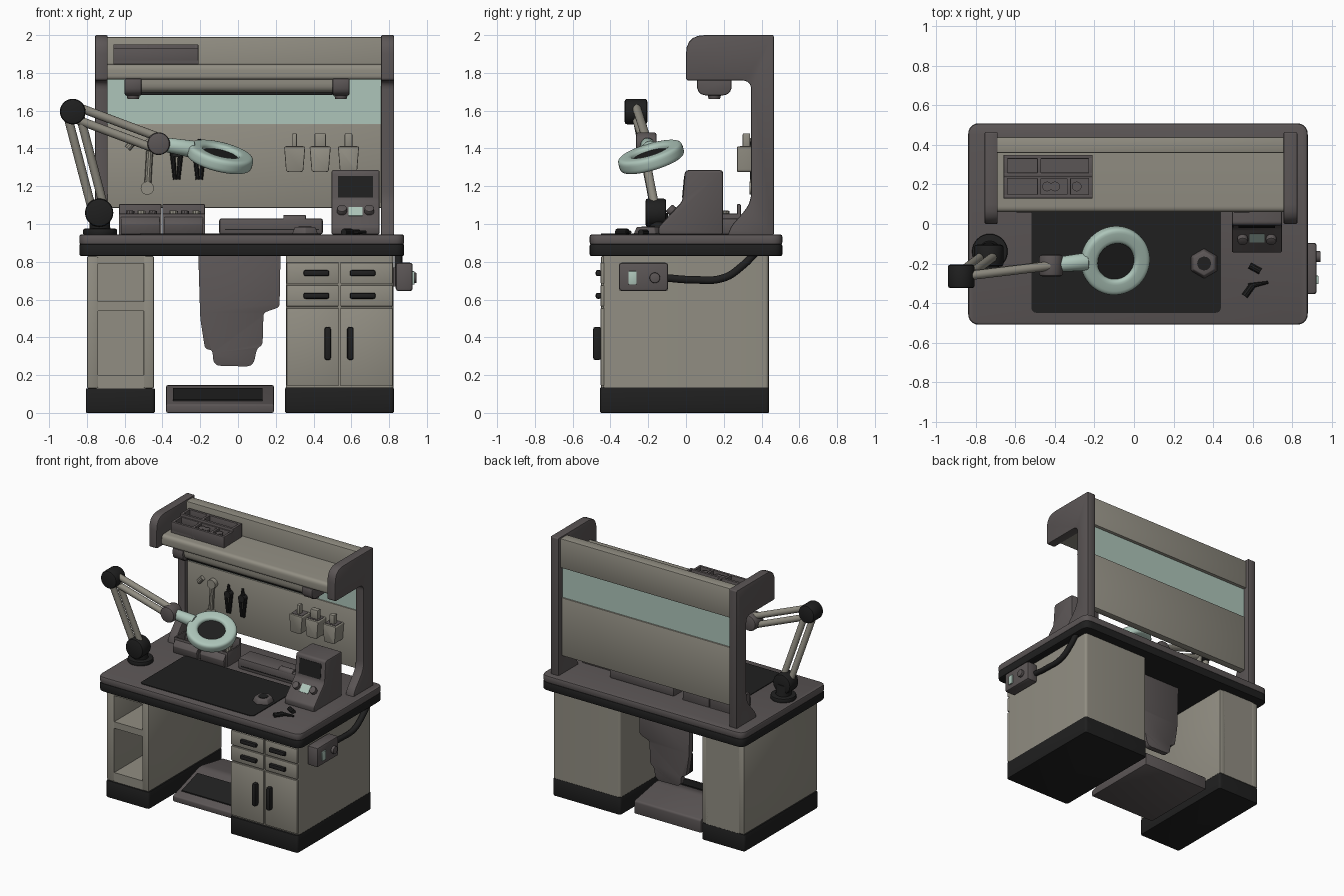
import bpy, bmesh, math
from mathutils import Vector, Matrix

if "Cube" in bpy.data.objects:
    bpy.data.objects.remove(bpy.data.objects["Cube"])


def material(name, rgb):
    m = bpy.data.materials.new(name)
    m.diffuse_color = (*rgb, 1)
    m.use_nodes = True
    m.node_tree.nodes["Principled BSDF"].inputs["Base Color"].default_value = m.diffuse_color
    return m


GREY = material("warm_dark_grey", (0.105, 0.092, 0.092))
BEIGE = material("stone_beige", (0.285, 0.27, 0.225))
TEAL = material("pale_teal", (0.42, 0.56, 0.49))
BLACK = material("soft_black", (0.014, 0.014, 0.014))


def finish(name, bm, mat, bevel=0, seg=2):
    """Bevel sharp edges, smooth by angle and link the object."""
    bmesh.ops.recalc_face_normals(bm, faces=bm.faces)
    if bevel:
        edges = [e for e in bm.edges if len(e.link_faces) == 2 and e.calc_face_angle() > 0.6]
        bmesh.ops.bevel(bm, geom=edges, offset=bevel, segments=seg, profile=0.5,
                        affect='EDGES', clamp_overlap=True)
    me = bpy.data.meshes.new(name)
    bm.to_mesh(me)
    bm.free()
    me.materials.append(mat)
    for p in me.polygons:
        p.use_smooth = True
    me.set_sharp_from_angle(angle=math.radians(35))
    ob = bpy.data.objects.new(name, me)
    bpy.context.collection.objects.link(ob)
    return ob


def box(name, x0, x1, y0, y1, z0, z1, mat, bevel=0.0):
    bm = bmesh.new()
    bmesh.ops.create_cube(bm, size=1, matrix=Matrix.Translation(
        ((x0 + x1) / 2, (y0 + y1) / 2, (z0 + z1) / 2)) @ Matrix.Diagonal((x1 - x0, y1 - y0, z1 - z0, 1)))
    return finish(name, bm, mat, bevel)


def fillet(pts, n=5):
    """Round the corners of a list of (a, b, radius)."""
    out = []
    for i, (a, b, r) in enumerate(pts):
        c = Vector((a, b))
        if r == 0:
            out.append(c)
            continue
        p, q = Vector(pts[i - 1][:2]), Vector(pts[(i + 1) % len(pts)][:2])
        s, e = c + (p - c).normalized() * r, c + (q - c).normalized() * r
        for k in range(n + 1):
            t = k / n
            out.append(s * (1 - t) ** 2 + c * 2 * t * (1 - t) + e * t * t)
    return out


def prism(name, pts, axis, lo, hi, mat, bevel=0.0):
    """Extrude a rounded outline along an axis."""
    place = {'x': lambda a, b, h: (h, a, b), 'y': lambda a, b, h: (a, h, b),
             'z': lambda a, b, h: (a, b, h)}[axis]
    bm = bmesh.new()
    f = bm.faces.new([bm.verts.new(place(p[0], p[1], lo)) for p in fillet(pts)])
    g = bmesh.ops.extrude_face_region(bm, geom=[f])
    d = Vector(place(0, 0, hi - lo))
    bmesh.ops.translate(bm, vec=d, verts=[v for v in g['geom'] if isinstance(v, bmesh.types.BMVert)])
    return finish(name, bm, mat, bevel)


def rod(name, p, q, r, mat, r2=None, bevel=0.0, sides=20):
    p, q = Vector(p), Vector(q)
    d = q - p
    m = Matrix.Translation((p + q) / 2) @ d.to_track_quat('Z', 'Y').to_matrix().to_4x4()
    bm = bmesh.new()
    bmesh.ops.create_cone(bm, cap_ends=True, segments=sides, radius1=r,
                          radius2=r if r2 is None else r2, depth=d.length, matrix=m)
    return finish(name, bm, mat, bevel)


def rect(a0, a1, b0, b1, r):
    return [(a0, b0, r), (a1, b0, r), (a1, b1, r), (a0, b1, r)]


# Worktop, edge band and cutting mat
prism("worktop_edge", rect(-0.84, 0.88, -0.51, 0.51, 0.06), 'z', 0.83, 0.895, BLACK, 0.01)
prism("worktop", rect(-0.84, 0.88, -0.51, 0.51, 0.06), 'z', 0.89, 0.945, GREY, 0.012)
prism("work_mat", rect(-0.52, 0.44, -0.45, 0.1, 0.03), 'z', 0.944, 0.95, BLACK)

# Left pedestal with two open compartments
prism("left_plinth", rect(-0.805, -0.44, -0.455, 0.44, 0.02), 'z', 0, 0.13, BLACK, 0.006)
for n, x0, x1 in (("outer", -0.80, -0.74), ("inner", -0.50, -0.445)):
    box("left_pedestal_side_" + n, x0, x1, -0.45, 0.44, 0.13, 0.83, BEIGE, 0.008)
for n, z0, z1 in (("floor", 0.13, 0.20), ("shelf", 0.54, 0.59), ("top", 0.79, 0.83)):
    box("left_pedestal_" + n, -0.75, -0.49, -0.445, 0.43, z0, z1, BEIGE)
box("left_pedestal_back", -0.76, -0.48, 0.38, 0.44, 0.13, 0.83, BEIGE)

# Right cabinet with drawers, doors and handles
prism("right_plinth", rect(0.25, 0.825, -0.455, 0.44, 0.02), 'z', 0, 0.135, BLACK, 0.006)
prism("right_cabinet", rect(0.253, 0.822, -0.44, 0.437, 0.02), 'z', 0.13, 0.83, BEIGE)
for i, xc in enumerate((0.395, 0.68)):
    for j, zc in enumerate((0.74, 0.62)):
        box(f"drawer_front_{i}{j}", xc - 0.138, xc + 0.138, -0.452, -0.43, zc - 0.056, zc + 0.056, BEIGE, 0.004)
        xh = (0.415, 0.66)[i]
        box(f"drawer_handle_{i}{j}", xh - 0.068, xh + 0.068, -0.478, -0.448, zc - 0.016, zc + 0.016, BLACK, 0.01)
    box(f"door_{i}", xc - 0.138, xc + 0.138, -0.452, -0.43, 0.145, 0.555, BEIGE, 0.004)
    xh = (0.475, 0.595)[i]
    box(f"door_handle_{i}", xh - 0.017, xh + 0.017, -0.492, -0.448, 0.28, 0.455, BLACK, 0.012)

# Hanging apron and footrest
prism("hanging_apron", [(-0.21, 0.83, 0), (-0.2, 0.5, 0.03), (-0.175, 0.34, 0.02), (-0.135, 0.33, 0.015),
      (-0.13, 0.25, 0.04), (0.08, 0.245, 0.04), (0.1, 0.34, 0.02), (0.13, 0.36, 0.02),
      (0.135, 0.53, 0.02), (0.22, 0.56, 0.02), (0.225, 0.83, 0)], 'y', 0.21, 0.25, GREY, 0.008)
prism("footrest", [(-0.25, 0, 0), (-0.25, 0.045, 0.01), (0.08, 0.15, 0.03), (0.36, 0.10, 0.015), (0.36, 0, 0)],
      'x', -0.38, 0.19, GREY, 0.008)
prism("footrest_pad", [(-0.19, 0.062, 0), (-0.19, 0.072, 0), (0.0, 0.133, 0), (0.0, 0.122, 0)],
      'x', -0.345, 0.13, BLACK)

# Uprights with forward arms, joined by the back panels
side = [(0.22, 0.94, 0), (0.24, 0.99, 0.02), (0.345, 1.11, 0.06), (0.345, 1.76, 0.05), (0.0, 1.76, 0.015),
        (0.0, 2.0, 0.1), (0.465, 2.0, 0.01), (0.465, 0.94, 0)]
prism("left_upright", side, 'x', -0.757, -0.69, GREY, 0.008)
prism("right_upright", side, 'x', 0.757, 0.827, GREY, 0.008)
box("tool_panel", -0.70, 0.765, 0.37, 0.425, 1.085, 1.53, BEIGE, 0.004)
box("teal_panel", -0.70, 0.765, 0.378, 0.415, 1.52, 1.775, TEAL)
box("top_back_panel", -0.70, 0.765, 0.36, 0.44, 1.765, 1.99, BEIGE, 0.006)
prism("upper_shelf", [(0.37, 1.765, 0), (0.37, 1.85, 0), (0.06, 1.845, 0.03), (0.06, 1.765, 0.02)],
      'x', -0.70, 0.765, BEIGE)

# Strip light under the shelf
strip = [(0.06, 1.77, 0), (0.055, 1.68, 0.06), (0.245, 1.68, 0.06), (0.24, 1.77, 0)]
prism("strip_light", [(0.075, 1.77, 0), (0.075, 1.695, 0.05), (0.225, 1.695, 0.05), (0.225, 1.77, 0)],
      'x', -0.55, 0.53, BEIGE)
box("strip_light_lens", -0.52, 0.5, 0.11, 0.19, 1.683, 1.70, BLACK, 0.004)
for i, x in enumerate((-0.60, 0.50)):
    prism(f"strip_light_end_{i}", strip, 'x', x, x + 0.09, GREY, 0.008)
    rod(f"strip_light_knob_{i}", (x + 0.045, 0.15, 1.70), (x + 0.045, 0.15, 1.662), 0.04, GREY, 0.03)


def tray(name, x0, x1, y0, y1, z0, z1, mat, dividers=(), w=0.012):
    """Open tray from floor, four walls and optional cross dividers."""
    box(name + "_floor", x0, x1, y0, y1, z0, z0 + w, mat)
    box(name + "_front", x0, x1, y0, y0 + w, z0, z1, mat, 0.003)
    box(name + "_back", x0, x1, y1 - w, y1, z0, z1, mat, 0.003)
    for i, x in enumerate((x0, *dividers, x1 - w)):
        box(f"{name}_wall_{i}", x, x + w, y0, y1, z0, z1, mat, 0.003)


# Parts trays on the shelf
tray("shelf_tray_rear", -0.66, -0.21, 0.24, 0.35, 1.845, 1.95, GREY, (-0.49,), 0.02)
tray("shelf_tray_front", -0.66, -0.21, 0.13, 0.25, 1.845, 1.93, GREY, (-0.49, -0.34), 0.02)
for i, x in enumerate((-0.44, -0.40, -0.29)):
    rod(f"shelf_tray_jar_{i}", (x, 0.19, 1.85), (x, 0.19, 1.92), 0.025, GREY, sides=12)

# Bins on the worktop
for i, x in enumerate((-0.63, -0.40)):
    tray(f"desk_bin_{i}", x, x + 0.225, 0.12, 0.29, 0.944, 1.055, GREY)
    prism(f"desk_bin_lip_{i}", [(0.10, 0.945, 0), (0.09, 1.0, 0), (0.12, 1.04, 0), (0.13, 0.945, 0)],
          'x', x + 0.01, x + 0.215, GREY, 0.004)
    box(f"desk_bin_back_{i}", x, x + 0.225, 0.27, 0.29, 1.0, 1.105, GREY, 0.005)
    for k in range(3):
        rod(f"bin_part_{i}{k}", (x + 0.05 + k * 0.06, 0.2, 0.95), (x + 0.06 + k * 0.06, 0.21, 1.07),
            0.022, BEIGE if (i + k) % 2 else GREY, sides=10)

# Long instrument case with a round holder
box("instrument_case", -0.10, 0.45, 0.14, 0.29, 0.944, 1.03, GREY, 0.014)
box("instrument_case_groove", -0.07, 0.43, 0.137, 0.141, 0.968, 0.974, BLACK)
rod("case_holder", (0.24, 0.17, 1.02), (0.36, 0.17, 1.02), 0.028, GREY, bevel=0.006)

# Soldering station
prism("station_body", [(-0.145, 0.944, 0), (-0.145, 0.985, 0.01), (-0.02, 1.12, 0.02), (-0.005, 1.285, 0.02),
      (0.195, 1.285, 0.015), (0.195, 0.944, 0)], 'x', 0.495, 0.75, GREY, 0.01)
prism("station_screen", [(-0.021, 1.14, 0), (-0.01, 1.255, 0), (0.0, 1.255, 0), (-0.01, 1.14, 0)],
      'x', 0.53, 0.715, BLACK)
prism("station_plate", [(-0.094, 1.045, 0), (-0.054, 1.09, 0), (-0.045, 1.08, 0), (-0.085, 1.035, 0)],
      'x', 0.585, 0.66, TEAL)
for i, x in enumerate((0.55, 0.695)):
    rod(f"station_knob_{i}", (x, -0.065, 1.06), (x, -0.09, 1.085), 0.026, GREY, bevel=0.005)

# Loose items on the worktop
rod("small_cup", (0.355, -0.2, 0.948), (0.355, -0.2, 0.985), 0.078, GREY, 0.062, 0.006, 6)
rod("small_cup_well", (0.355, -0.2, 0.98), (0.355, -0.2, 0.988), 0.035, BLACK)
rod("loose_bit", (0.585, -0.21, 0.955), (0.64, -0.24, 0.955), 0.017, BLACK, sides=10)
rod("loose_grip", (0.56, -0.365, 0.957), (0.60, -0.31, 0.957), 0.018, BLACK, sides=10)
rod("loose_blade", (0.58, -0.315, 0.957), (0.68, -0.295, 0.957), 0.015, BLACK, 0.007, sides=10)

# Pockets and tools on the panel
for i, x in enumerate((0.3, 0.435, 0.585)):
    prism(f"tool_pocket_{i}", [(x - 0.045, 1.275, 0.015), (x + 0.045, 1.275, 0.015),
          (x + 0.056, 1.41, 0.008), (x - 0.056, 1.41, 0.008)], 'y', 0.27, 0.375, BEIGE, 0.006)
    w = (0.012, 0.03, 0.02)[i]
    box(f"pocket_tool_{i}", x - w, x + w, 0.30, 0.34, 1.40, 1.48, BEIGE, 0.006)
    box(f"pocket_rim_{i}", x - 0.045, x + 0.045, 0.285, 0.36, 1.408, 1.413, GREY)
for i, x in enumerate((-0.325, -0.205)):
    rod(f"pliers_jaw_{i}", (x, 0.35, 1.37), (x, 0.35, 1.45), 0.02, BLACK, 0.008, sides=10)
    rod(f"pliers_pivot_{i}", (x, 0.375, 1.38), (x, 0.33, 1.38), 0.027, BLACK, sides=14)
    for s in (-1, 1):
        rod(f"pliers_handle_{i}_{s}", (x + s * 0.022, 0.35, 1.38), (x + s * 0.009, 0.35, 1.235), 0.014, BLACK, 0.01, sides=10)
rod("hanging_spanner", (-0.48, 0.355, 1.17), (-0.465, 0.355, 1.43), 0.018, BEIGE, sides=10)
rod("spanner_end_low", (-0.48, 0.375, 1.19), (-0.48, 0.335, 1.19), 0.035, BEIGE)
rod("spanner_end_high", (-0.465, 0.375, 1.42), (-0.465, 0.335, 1.42), 0.035, BEIGE)
rod("hanging_file", (-0.585, 0.36, 1.40), (-0.55, 0.36, 1.44), 0.018, BEIGE, sides=10)

# Magnifier lamp: base, joints, paired rods
foot, elbow, wrist = Vector((-0.735, -0.16, 1.06)), Vector((-0.875, -0.265, 1.595)), Vector((-0.42, -0.21, 1.425))
rod("lamp_base", (-0.73, -0.14, 0.94), (-0.73, -0.14, 0.975), 0.09, BLACK, bevel=0.008, sides=32)
rod("lamp_post", (-0.73, -0.14, 0.97), (-0.735, -0.15, 1.05), 0.055, BLACK)
for n, c, r, h, m in (("foot", foot, 0.075, 0.055, BLACK), ("elbow", elbow, 0.068, 0.06, BLACK),
                      ("wrist", wrist, 0.06, 0.055, GREY)):
    rod(f"lamp_{n}_joint", c - Vector((0, h, 0)), c + Vector((0, h, 0)), r, m, bevel=0.014, sides=28)
for n, p, q in (("lower", foot, elbow), ("upper", elbow, wrist)):
    off = (q - p).cross(Vector((0, 1, 0))).normalized() * 0.032
    for s in (-1, 1):
        rod(f"lamp_{n}_rod_{s}", p + off * s, q + off * s, 0.023, BEIGE)

# Magnifier head: spun ring, lens and neck
centre, normal = Vector((-0.095, -0.185, 1.355)), Vector((0.25, -0.3, 1)).normalized()
tilt = Matrix.Translation(centre) @ normal.to_track_quat('Z', 'Y').to_matrix().to_4x4()
bm = bmesh.new()
loop = [bm.verts.new((p.x, 0, p.y)) for p in fillet(rect(0.095, 0.177, -0.036, 0.036, 0.025), 4)]
ring_edges = [bm.edges.new((loop[i - 1], loop[i])) for i in range(len(loop))]
bmesh.ops.spin(bm, geom=loop + ring_edges, cent=(0, 0, 0), axis=(0, 0, 1), angle=math.tau, steps=48)
bmesh.ops.remove_doubles(bm, verts=bm.verts, dist=0.0005)
bm.transform(tilt)
finish("magnifier_ring", bm, TEAL)
rod("magnifier_lens", centre - normal * 0.012, centre + normal * 0.012, 0.1, BLACK, sides=48)
rod("magnifier_neck", (-0.385, -0.205, 1.42), (-0.235, -0.19, 1.395), 0.038, TEAL, 0.046, 0.008)

# Power box with switch, knob and cable
box("power_box", 0.835, 0.925, -0.355, -0.095, 0.645, 0.795, GREY, 0.014)
box("power_box_mount", 0.815, 0.84, -0.32, -0.13, 0.67, 0.77, GREY)
box("power_switch", 0.92, 0.934, -0.305, -0.262, 0.68, 0.75, TEAL, 0.003)
rod("power_knob", (0.92, -0.165, 0.715), (0.945, -0.165, 0.715), 0.028, GREY, bevel=0.005)
cu = bpy.data.curves.new("power_cable", 'CURVE')
cu.dimensions = '3D'
cu.bevel_depth = 0.021
cu.bevel_resolution = 3
sp = cu.splines.new('BEZIER')
path = [(-0.11, 0.715), (0.03, 0.705), (0.2, 0.715), (0.3, 0.78), (0.37, 0.85)]
sp.bezier_points.add(len(path) - 1)
for bp, (y, z) in zip(sp.bezier_points, path):
    bp.co = (0.85, y, z)
    bp.handle_left_type = bp.handle_right_type = 'AUTO'
cu.materials.append(BLACK)
bpy.context.collection.objects.link(bpy.data.objects.new("power_cable", cu))
